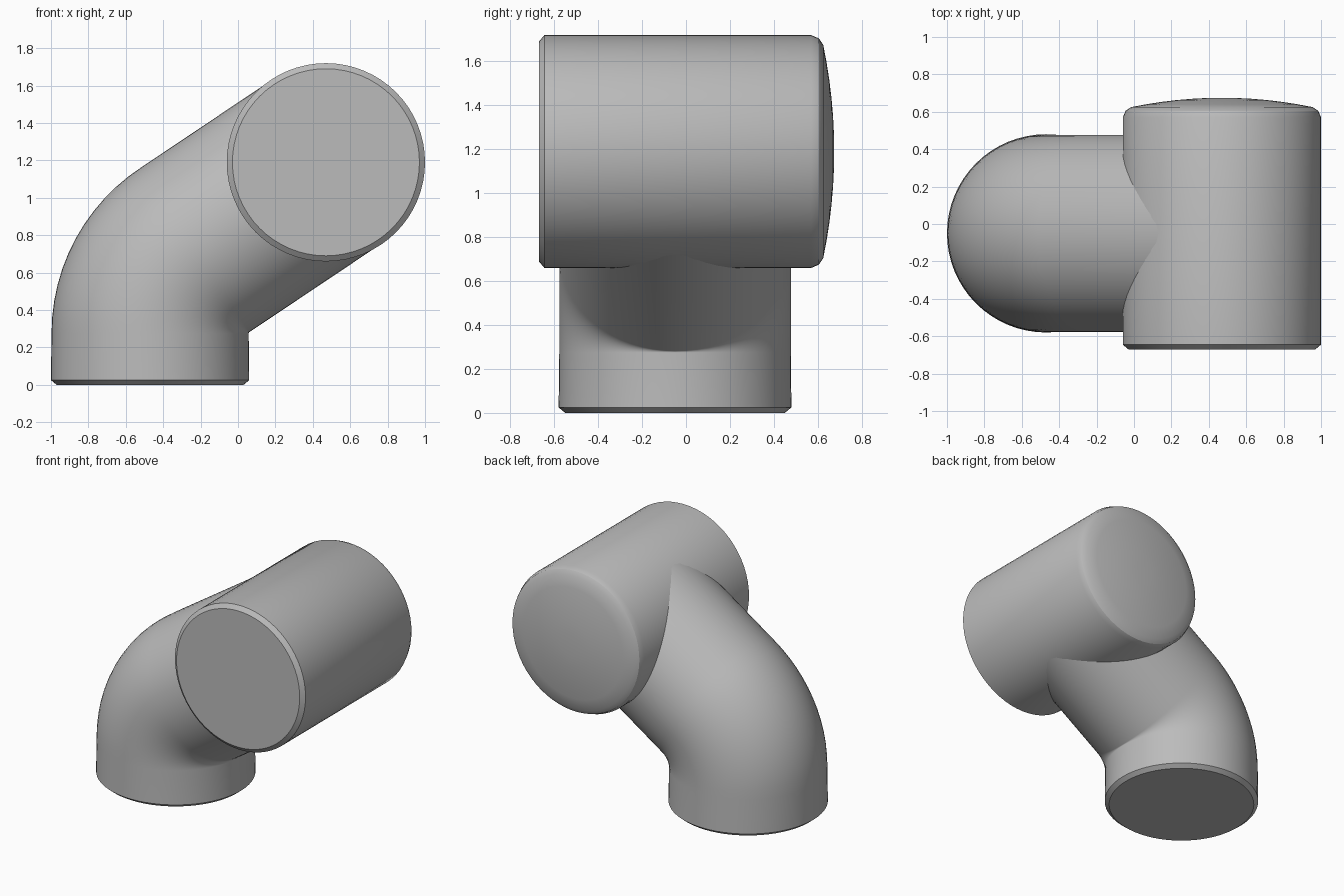
import bpy, bmesh, math
from mathutils import Vector

if "Cube" in bpy.data.objects:
    bpy.data.objects.remove(bpy.data.objects["Cube"], do_unlink=True)

grey = bpy.data.materials.new("plain_grey")
colour = (0.5, 0.5, 0.5, 1)
grey.diffuse_color = colour
grey.use_nodes = True
grey.node_tree.nodes["Principled BSDF"].inputs["Base Color"].default_value = colour

SIDES = 64
RADIUS = 0.53


def loft(name, rings):
    """Skin rings of (centre, axis u, axis v, radius) and cap both ends."""
    bm = bmesh.new()
    loops = []
    for centre, u, v, r in rings:
        angles = [2 * math.pi * i / SIDES for i in range(SIDES)]
        loops.append([bm.verts.new(centre + r * (u * math.cos(a) + v * math.sin(a)))
                      for a in angles])
    for low, high in zip(loops, loops[1:]):
        for i in range(SIDES):
            j = (i + 1) % SIDES
            bm.faces.new((low[i], low[j], high[j], high[i]))
    bm.faces.new(loops[0][::-1])
    bm.faces.new(loops[-1])
    bmesh.ops.recalc_face_normals(bm, faces=bm.faces)
    mesh = bpy.data.meshes.new(name)
    bm.to_mesh(mesh)
    bm.free()
    obj = bpy.data.objects.new(name, mesh)
    obj.data.materials.append(grey)
    bpy.context.collection.objects.link(obj)
    bpy.ops.object.select_all(action='DESELECT')
    obj.select_set(True)
    bpy.context.view_layer.objects.active = obj
    bpy.ops.object.shade_smooth_by_angle(angle=math.radians(25))
    return obj


X, Y, Z = Vector((1, 0, 0)), Vector((0, 1, 0)), Vector((0, 0, 1))

# Horizontal barrel: chamfered flat front, domed back
hub = Vector((0.47, 0, 1.19))
profile = [(-0.67, 0.5), (-0.645, RADIUS), (0.57, RADIUS), (0.605, 0.515), (0.625, 0.485)]
dome = [(0.675 - 0.05 * (k / 6) ** 2, 0.485 * k / 6) for k in range(5, 0, -1)]
loft("barrel", [(hub + Y * y, X, Z, r) for y, r in profile + dome])

# Elbow: chamfered foot, tight bend, straight run into the barrel
foot = Vector((-0.47, -0.05, 0))
pivot = Vector((0.065, -0.05, 0.275))
bend = math.radians(57)
pipe_radius = 0.527
rings = [(foot, X, Y, 0.5), (foot + Z * 0.025, X, Y, RADIUS)]
steps = 12
for k in range(steps + 1):
    a = bend * k / steps
    outward = Vector((-math.cos(a), 0, math.sin(a)))
    rings.append((pivot + outward * (pivot.x - foot.x), -outward, Y, pipe_radius))
rings.append((hub + Y * foot.y, -outward, Y, pipe_radius))
loft("elbow_pipe", rings)
